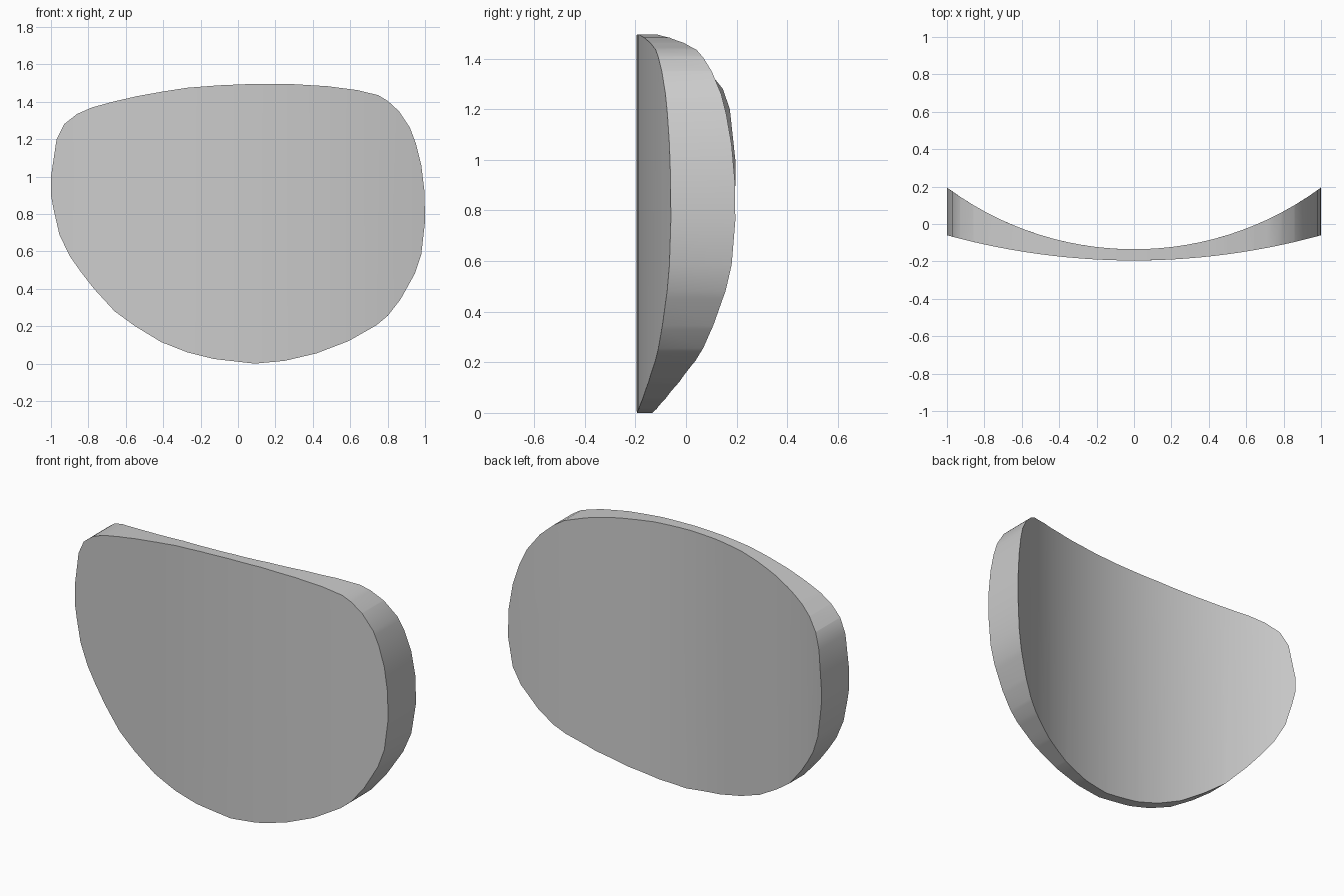
import bpy, bmesh
from math import sqrt

if "Cube" in bpy.data.objects:
    bpy.data.objects.remove(bpy.data.objects["Cube"])

# lens outline seen from the front (x, z), clockwise from the left side
OUTLINE = [
    (-1, 1.0), (-0.97, 1.2), (-0.93, 1.28), (-0.86, 1.335), (-0.78, 1.37), (-0.67, 1.4),
    (-0.54, 1.43), (-0.4, 1.455), (-0.27, 1.475), (-0.1, 1.488), (0.07, 1.495), (0.28, 1.495),
    (0.48, 1.483), (0.64, 1.462), (0.75, 1.435), (0.8, 1.405), (0.86, 1.35), (0.92, 1.26),
    (0.95, 1.18), (0.98, 1.06), (0.997, 0.92), (1, 0.76), (0.98, 0.585), (0.945, 0.48),
    (0.87, 0.345), (0.8, 0.255), (0.74, 0.205), (0.59, 0.12), (0.42, 0.055), (0.25, 0.015),
    (0.09, 0), (-0.13, 0.025), (-0.27, 0.06), (-0.41, 0.115), (-0.55, 0.2), (-0.66, 0.28),
    (-0.77, 0.4), (-0.84, 0.49), (-0.9, 0.575), (-0.955, 0.69), (-0.985, 0.82), (-1, 0.9)]


def arc(x, middle, end):
    """Depth of a circular arc through (0, middle) and (+-1, end)."""
    sag = end - middle
    r = (1 + sag * sag) / (2 * sag)
    return middle + r - sqrt(r * r - x * x)


# flat outline, cut into vertical strips so it can bend
bm = bmesh.new()
bm.faces.new([bm.verts.new((x, 0, z)) for x, z in OUTLINE])
STRIPS = 28
for i in range(1, STRIPS):
    geom = bm.verts[:] + bm.edges[:] + bm.faces[:]
    bmesh.ops.bisect_plane(bm, geom=geom, dist=1e-4,
                           plane_co=(-1 + 2 * i / STRIPS, 0, 0), plane_no=(1, 0, 0))

# thicken, then bend the front gently and the back more strongly
front = bm.verts[:]
ext = bmesh.ops.extrude_face_region(bm, geom=bm.faces[:], use_keep_orig=True)
back = [v for v in ext["geom"] if isinstance(v, bmesh.types.BMVert)]
for v in front:
    v.co.y = arc(v.co.x, -0.195, -0.06)
for v in back:
    v.co.y = arc(v.co.x, -0.135, 0.195)
bmesh.ops.recalc_face_normals(bm, faces=bm.faces[:])

mesh = bpy.data.meshes.new("curved_lens")
bm.to_mesh(mesh)
bm.free()
lens = bpy.data.objects.new("curved_lens", mesh)
bpy.context.collection.objects.link(lens)
bpy.context.view_layer.objects.active = lens
lens.select_set(True)
bpy.ops.object.shade_smooth_by_angle()
